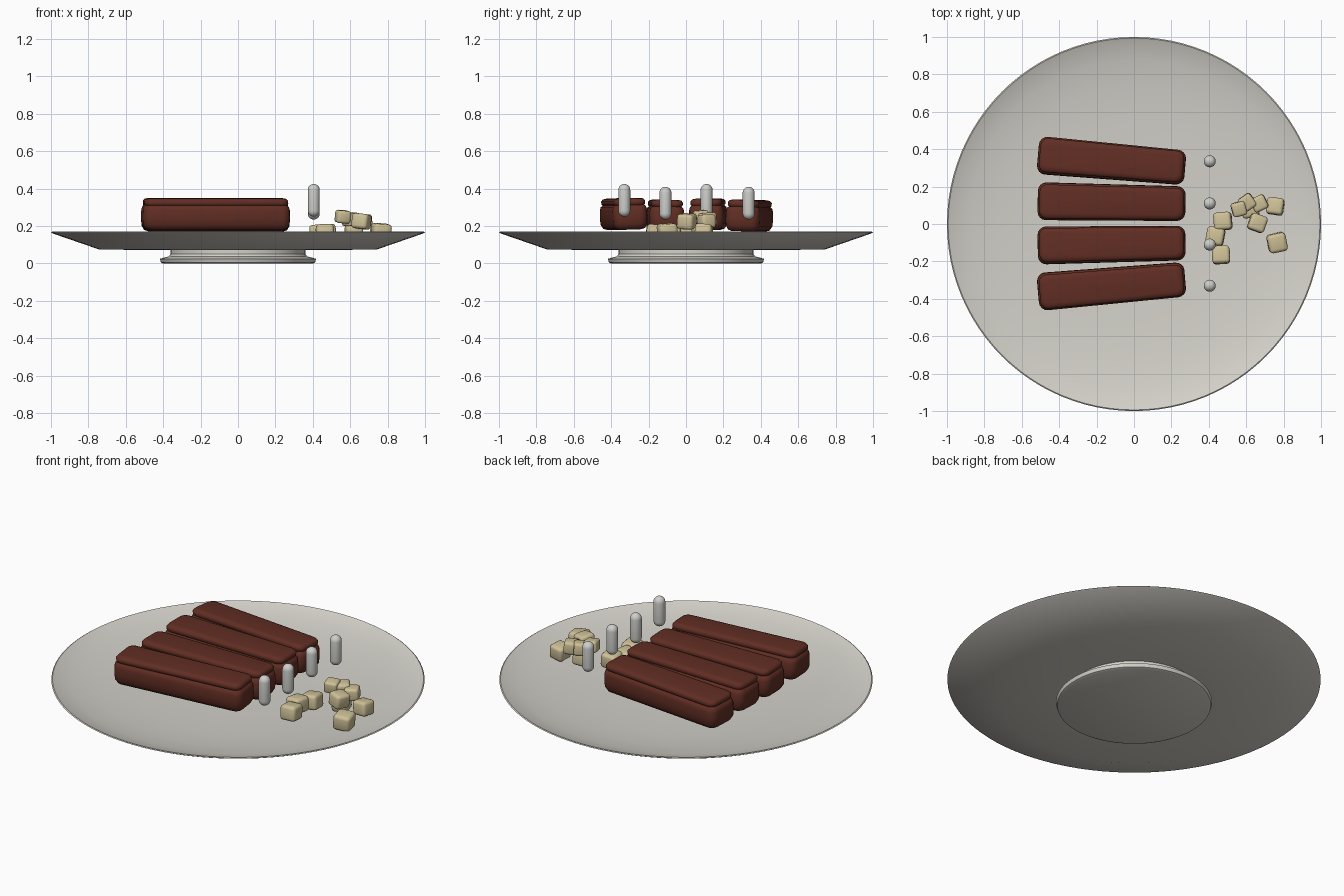
import bpy, bmesh, math, random
from mathutils import Matrix, Euler

if "Cube" in bpy.data.objects:
    bpy.data.objects.remove(bpy.data.objects["Cube"])

random.seed(4)


def material(name, rgb):
    m = bpy.data.materials.new(name)
    m.diffuse_color = (*rgb, 1)
    m.use_nodes = True
    m.node_tree.nodes["Principled BSDF"].inputs["Base Color"].default_value = m.diffuse_color
    return m


PLATE = material("warm white china", (0.66, 0.64, 0.59))
CHOC = material("dark chocolate brown", (0.12, 0.027, 0.017))
CUBE = material("pale tan", (0.62, 0.53, 0.31))
STEEL = material("light grey", (0.62, 0.62, 0.60))


def make(name, bm, mat, angle=35):
    bmesh.ops.recalc_face_normals(bm, faces=bm.faces)
    me = bpy.data.meshes.new(name)
    bm.to_mesh(me)
    bm.free()
    ob = bpy.data.objects.new(name, me)
    bpy.context.collection.objects.link(ob)
    me.materials.append(mat)
    bpy.ops.object.select_all(action='DESELECT')
    ob.select_set(True)
    bpy.context.view_layer.objects.active = ob
    bpy.ops.object.shade_smooth_by_angle(angle=math.radians(angle))
    return ob


def loft(bm, loops, caps=True):
    """Skin closed loops of points; optionally cap both ends."""
    rings = [[bm.verts.new(p) for p in loop] for loop in loops]
    n = len(rings[0])
    for a, b in zip(rings, rings[1:]):
        for i in range(n):
            j = (i + 1) % n
            bm.faces.new((a[i], a[j], b[j], b[i]))
    if caps:
        bm.faces.new(rings[0])
        bm.faces.new(rings[-1])


def lathe(name, profile, mat, seg, angle=35, at=(0, 0, 0)):
    bm = bmesh.new()
    loft(bm, [[(r * math.cos(2 * math.pi * i / seg), r * math.sin(2 * math.pi * i / seg), z)
               for i in range(seg)] for r, z in profile])
    ob = make(name, bm, mat, angle)
    ob.location = at
    return ob


# Plate: flared foot, flat underside, sloping rim, shallow dish
lathe("plate", [(0.40, 0.0), (0.412, 0.005), (0.418, 0.025), (0.37, 0.038), (0.36, 0.05),
                (0.36, 0.072), (0.74, 0.074), (0.99, 0.16), (1.0, 0.166), (0.994, 0.170),
                (0.984, 0.165), (0.88, 0.139), (0.74, 0.117), (0.55, 0.104),
                (0.35, 0.097), (0.15, 0.094), (0.01, 0.093)], PLATE, 96)


# Chocolate bars: rounded slabs with a creased lid, slightly tapered
def rounded_rect(hx, hy, r, z):
    pts = []
    for k, (sx, sy) in enumerate([(1, 1), (-1, 1), (-1, -1), (1, -1)]):
        for s in range(5):
            a = math.pi / 2 * (k + s / 4)
            x = sx * (hx - r) + r * math.cos(a)
            y = sy * (hy - r) + r * math.sin(a)
            pts.append((x, y * (1 - 0.12 * x), z))
    return pts


LEVELS = [(-0.085, 0.035), (-0.078, 0.015), (-0.055, 0.002), (-0.02, 0.0), (0.02, 0.001),
          (0.038, 0.006), (0.046, 0.016), (0.052, 0.010), (0.068, 0.009),
          (0.079, 0.018), (0.083, 0.036)]
for i, (y, yaw, roll, z) in enumerate([(0.335, -5, -2, 0.257), (0.115, -1, 1, 0.264),
                                       (-0.108, 1, -1, 0.258), (-0.33, 5, 2, 0.266)]):
    bm = bmesh.new()
    loft(bm, [rounded_rect(0.395 - d, 0.097 - d, 0.045 - d * 0.6, z) for z, d in LEVELS])
    bar = make(f"chocolate_bar_{i + 1}", bm, CHOC, 50)
    bar.matrix_world = (Matrix.Translation((-0.12, y, z))
                        @ Euler((math.radians(roll), 0, math.radians(yaw))).to_matrix().to_4x4())

# Small upright capsules in a row beside the bars
R = 0.032
for i, (y, z) in enumerate([(0.335, 0.235), (0.11, 0.25), (-0.11, 0.235), (-0.33, 0.25)]):
    arc = [math.pi / 2 * s / 6 for s in range(7)]
    prof = [(max(R * math.sin(a), 0.001), R - R * math.cos(a)) for a in arc]
    prof += [(r, 0.175 - h) for r, h in reversed(prof)]
    lathe(f"capsule_{i + 1}", prof, STEEL, 24, 40, (0.405, y, z))

# Heap of soft-edged cubes: x, y, z, yaw in degrees, size
CUBES = [(0.475, 0.015, 0.165, 5, 0.095), (0.435, -0.065, 0.165, -10, 0.095),
         (0.465, -0.165, 0.165, 3, 0.095), (0.56, 0.08, 0.25, 15, 0.075),
         (0.605, 0.115, 0.235, 35, 0.08), (0.67, 0.11, 0.225, 25, 0.08),
         (0.755, 0.095, 0.17, -8, 0.09), (0.66, 0.005, 0.225, -20, 0.09),
         (0.765, -0.10, 0.168, 12, 0.10), (0.62, 0.08, 0.165, 10, 0.09)]
for i, (x, y, z, yaw, size) in enumerate(CUBES):
    bm = bmesh.new()
    bmesh.ops.create_cube(bm, size=size)
    bmesh.ops.bevel(bm, geom=bm.edges[:], offset=size * 0.2, segments=3,
                    profile=0.5, affect='EDGES')
    ob = make(f"cube_{i + 1}", bm, CUBE, 50)
    ob.location = (x, y, z)
    ob.scale.z = 0.9
    ob.rotation_euler = (random.uniform(-0.12, 0.12), random.uniform(-0.12, 0.12), math.radians(yaw))
